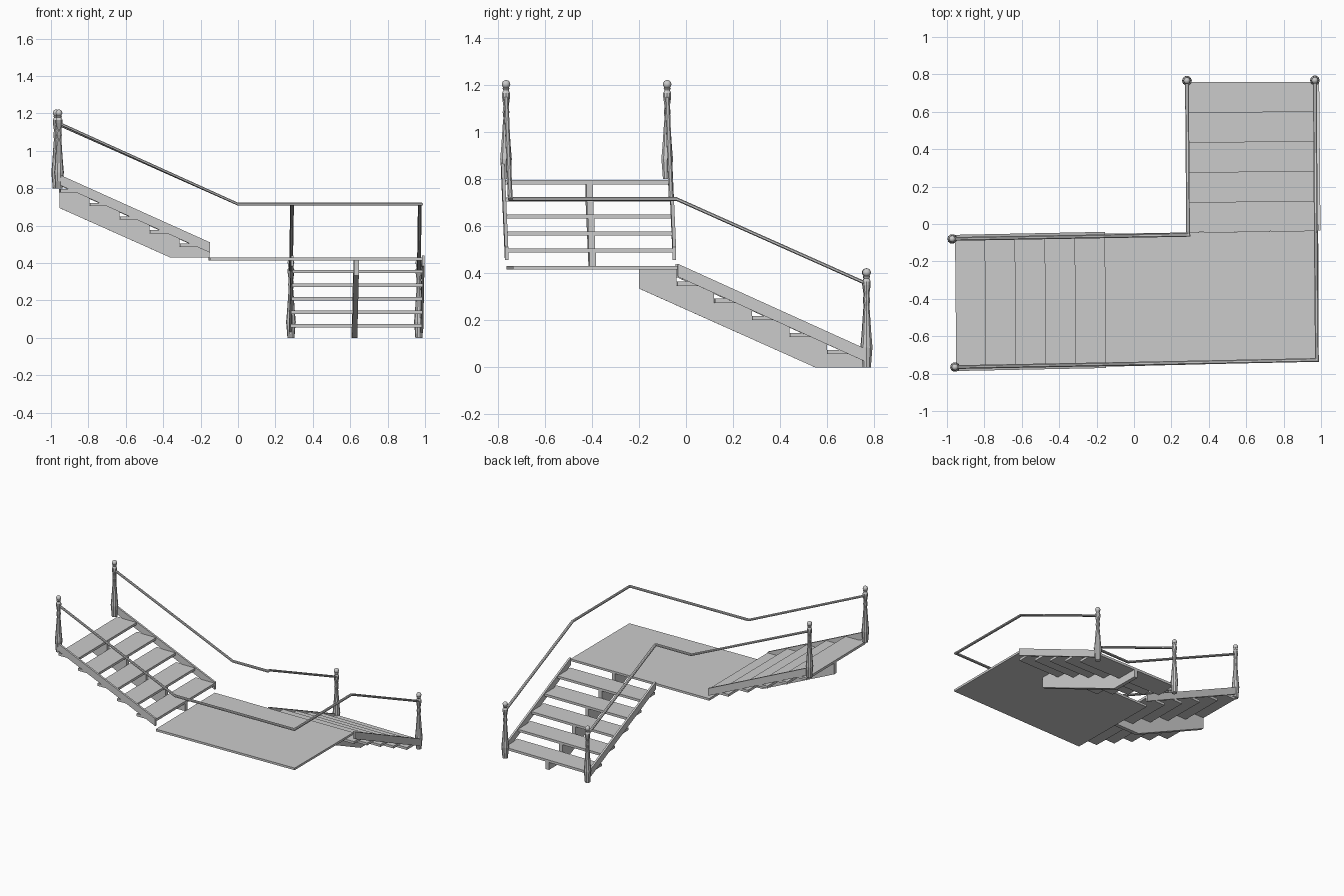
import bpy, bmesh, math
from mathutils import Vector

if "Cube" in bpy.data.objects:
    bpy.data.objects.remove(bpy.data.objects["Cube"])


def make(name, verts, faces):
    me = bpy.data.meshes.new(name)
    me.from_pydata(verts, [], faces)
    bm = bmesh.new()
    bm.from_mesh(me)
    bmesh.ops.recalc_face_normals(bm, faces=bm.faces)
    bm.to_mesh(me)
    bm.free()
    ob = bpy.data.objects.new(name, me)
    bpy.context.collection.objects.link(ob)
    return ob


def loft(name, rings):
    # joins equal rings of points and caps both ends
    n = len(rings[0])
    faces = [tuple(range(n)), tuple(range((len(rings) - 1) * n, len(rings) * n))]
    for r in range(len(rings) - 1):
        for i in range(n):
            j = (i + 1) % n
            faces.append((r * n + i, r * n + j, (r + 1) * n + j, (r + 1) * n + i))
    return make(name, [p for ring in rings for p in ring], faces)


RISE, STEPS, THICK = 0.0725, 5, 0.018


def flight(name, corners, z0, beam_steps):
    # corners: bottom side a, bottom side b, top side a, top side b
    a0, b0, a1, b1 = [Vector(c) for c in corners]

    def part(label, profile, t0, t1):
        def ring(t):
            out = []
            for u, w in profile:
                p = a0.lerp(b0, t) * (1 - u) + a1.lerp(b1, t) * u
                out.append((p.x, p.y, z0 + w))
            return out
        loft(name + label, [ring(t0), ring(t1)])

    # treads
    for k in range(STEPS):
        z, u = 0.056 + RISE * k, k / STEPS
        part("_tread", [(u, z), (u + 0.2, z), (u + 0.2, z + THICK), (u, z + THICK)], 0.01, 0.99)
    # side stringers
    band = [(0, 0.025), (0, 0.08), (1, 0.44), (1, 0.385)]
    part("_stringer", band, 0, 0.02)
    part("_stringer", band, 0.98, 1)
    # saw-toothed centre beam
    saw = [(0, 0)]
    for k in range(beam_steps):
        z = 0.056 + RISE * k
        saw += [(k / STEPS, z), ((k + 1) / STEPS, z)]
    end = beam_steps / STEPS
    saw += [(end, (end - 0.265) * 0.358), (0.265, 0)]
    part("_centre_beam", saw, 0.468, 0.506)


flight("lower", [(0.272, 0.76), (0.99, 0.76), (0.283, -0.045), (0.997, -0.035)], 0, 6)
flight("upper", [(-0.155, -0.042), (-0.15, -0.77), (-0.957, -0.058), (-0.95, -0.786)], 0.431, 5)

# landing
plan = [(-0.157, -0.052), (-0.15, -0.763), (0.986, -0.735), (0.985, -0.035)]
loft("landing", [[(x, y, z) for x, y in plan] for z in (0.415, 0.431)])


def rail(name, path):
    # flat handrail with mitred corners
    pts = [Vector(p) for p in path]
    section = [(-0.010, -0.004), (-0.005, -0.008), (0.005, -0.008),
               (0.010, -0.004), (0.010, 0.004), (0.005, 0.008), (-0.005, 0.008), (-0.010, 0.004)]
    rings = []
    for i, p in enumerate(pts):
        d0 = (pts[i] - pts[i - 1]).xy.normalized() if i else None
        d1 = (pts[i + 1] - pts[i]).xy.normalized() if i < len(pts) - 1 else d0
        d0 = d0 or d1
        m = (d0 + d1).normalized()
        side = Vector((-m.y, m.x, 0)) / max(m.dot(d1), 0.3)
        rings.append([p + side * s + Vector((0, 0, h)) for s, h in section])
    loft(name, rings)


rail("outer_handrail", [(0.967, 0.768, 0.355), (0.972, -0.04, 0.715), (0.978, -0.727, 0.715),
                        (0, -0.747, 0.715), (-0.955, -0.765, 1.147)])
rail("inner_handrail", [(0.283, 0.768, 0.355), (0.289, -0.04, 0.715), (0.291, -0.058, 0.715),
                        (0, -0.063, 0.715), (-0.972, -0.08, 1.147)])


def newel(name, x, y, z):
    # turned post with ball finial
    profile = [(0.019, 0), (0.021, 0.03), (0.026, 0.085), (0.021, 0.14), (0.014, 0.24), (0.012, 0.26),
               (0.015, 0.285), (0.012, 0.31), (0.018, 0.35), (0.018, 0.365), (0.012, 0.378),
               (0.016, 0.386), (0.010, 0.392)]
    n = 10
    rings = [[(x + r * math.cos(2 * math.pi * i / n), y + r * math.sin(2 * math.pi * i / n), z + h)
              for i in range(n)] for r, h in profile]
    loft(name, rings)
    bpy.ops.mesh.primitive_uv_sphere_add(segments=12, ring_count=8, radius=0.018,
                                         location=(x, y, z + 0.403))
    bpy.context.object.name = name + "_ball"
    bpy.ops.object.shade_smooth_by_angle()


for side, x, y, z in [("lower_inner", 0.283, 0.766, 0), ("lower_outer", 0.967, 0.768, 0),
                      ("upper_inner", -0.972, -0.08, 0.8), ("upper_outer", -0.957, -0.765, 0.8)]:
    newel(side + "_newel_post", x, y, z)
